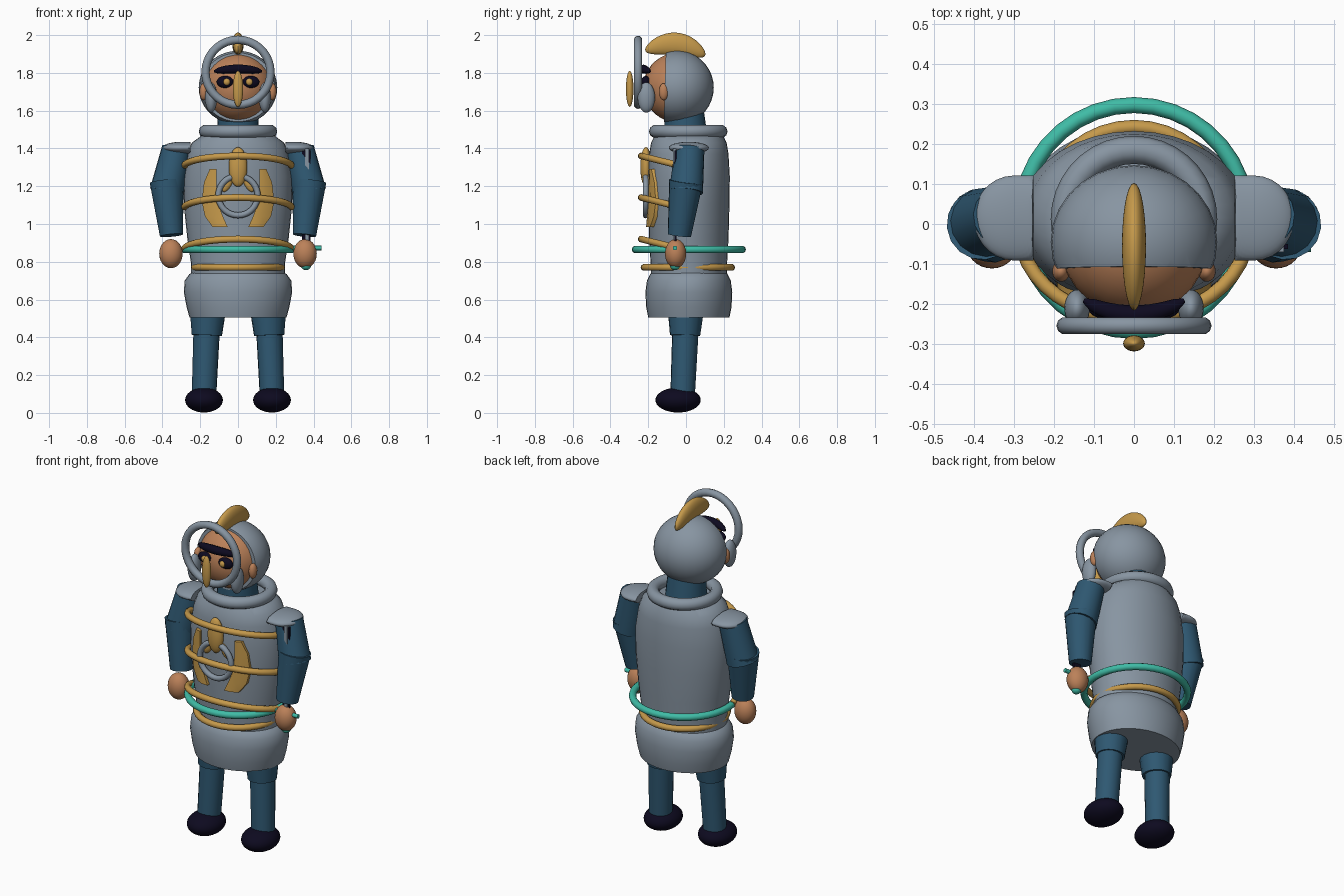
import bpy, bmesh, math
from mathutils import Vector, Matrix

if "Cube" in bpy.data.objects:
    bpy.data.objects.remove(bpy.data.objects["Cube"])


def material(name, rgb):
    m = bpy.data.materials.new(name)
    m.diffuse_color = (*rgb, 1)
    m.use_nodes = True
    m.node_tree.nodes["Principled BSDF"].inputs["Base Color"].default_value = m.diffuse_color
    return m


STEEL = material("steel grey", (0.245, 0.30, 0.36))
BLUE = material("cloth blue", (0.028, 0.098, 0.168))
GOLD = material("gold", (0.56, 0.32, 0.07))
SKIN = material("skin", (0.50, 0.22, 0.10))
TEAL = material("teal", (0.05, 0.50, 0.38))
DARK = material("dark navy", (0.004, 0.003, 0.014))


def finish(bm, name, mat, angle=40):
    bmesh.ops.recalc_face_normals(bm, faces=bm.faces[:])
    me = bpy.data.meshes.new(name)
    bm.to_mesh(me)
    bm.free()
    me.materials.append(mat)
    ob = bpy.data.objects.new(name, me)
    bpy.context.collection.objects.link(ob)
    bpy.ops.object.select_all(action='DESELECT')
    bpy.context.view_layer.objects.active = ob
    ob.select_set(True)
    bpy.ops.object.shade_smooth_by_angle(angle=math.radians(angle))
    return ob


def ball(name, c, r, mat, roll=0, pitch=0, shape=None, cut_y=None):
    """Ellipsoid, optionally reshaped or cut off in front of cut_y."""
    bm = bmesh.new()
    bmesh.ops.create_uvsphere(bm, u_segments=28, v_segments=18, radius=1)
    if shape:
        for v in bm.verts:
            v.co = shape(v.co)
    m = Matrix.Translation(c) @ Matrix.Rotation(roll, 4, 'Y') @ Matrix.Rotation(pitch, 4, 'X') @ Matrix.Diagonal((*r, 1))
    bm.transform(m)
    if cut_y is not None:
        bmesh.ops.bisect_plane(bm, geom=bm.verts[:] + bm.edges[:] + bm.faces[:],
                               plane_co=(0, cut_y, c[2]), plane_no=(0, -1, 0.03), clear_outer=True)
        bmesh.ops.holes_fill(bm, edges=[e for e in bm.edges if e.is_boundary])
    return finish(bm, name, mat)


def limb(name, a, b, r1, r2, mat, sides=16):
    """Tapered cylinder from a to b."""
    a, b = Vector(a), Vector(b)
    bm = bmesh.new()
    bmesh.ops.create_cone(bm, cap_ends=True, segments=sides, radius1=r1, radius2=r2, depth=(b - a).length)
    rot = Vector((0, 0, 1)).rotation_difference(b - a).to_matrix().to_4x4()
    bm.transform(Matrix.Translation((a + b) / 2) @ rot)
    return finish(bm, name, mat)


def tube(name, pts, r, mat, closed=False, radii=None, sides=10):
    """Round tube swept along points, made from short rings."""
    pts = [Vector(p) for p in pts]
    n = len(pts)
    bm = bmesh.new()
    normal = sum(((pts[i] - pts[0]).cross(pts[(i + 1) % n] - pts[0]) for i in range(n)), Vector()).normalized()
    rings = []
    for i, p in enumerate(pts):
        before = pts[i - 1] if closed or i else p
        after = pts[(i + 1) % n] if closed or i < n - 1 else p
        side = (after - before).normalized().cross(normal).normalized()
        k = r * (radii[i] if radii else 1)
        rings.append([bm.verts.new(p + k * (side * math.cos(t) + normal * math.sin(t)))
                      for t in (2 * math.pi * j / sides for j in range(sides))])
    for i in range(n if closed else n - 1):
        a, b = rings[i], rings[(i + 1) % n]
        for j in range(sides):
            k = (j + 1) % sides
            bm.faces.new((a[j], a[k], b[k], b[j]))
    if not closed:
        bm.faces.new(rings[0])
        bm.faces.new(rings[-1])
    return finish(bm, name, mat, 50)


def ring(name, c, rx, ry, r, mat, upright=False):
    pts = []
    for i in range(36):
        t = 2 * math.pi * i / 36
        u, v = rx * math.cos(t), ry * math.sin(t)
        pts.append((c[0] + u, c[1], c[2] + v) if upright else (c[0] + u, c[1] + v, c[2]))
    return tube(name, pts, r, mat, True)


def lathe(name, profile, mat, cy=0.015, n=36):
    """Elliptical turned body from (z, rx, ry) rows."""
    bm = bmesh.new()
    rows = [[bm.verts.new((rx * math.cos(2 * math.pi * i / n), cy + ry * math.sin(2 * math.pi * i / n), z))
             for i in range(n)] for z, rx, ry in profile]
    for a, b in zip(rows, rows[1:]):
        for i in range(n):
            j = (i + 1) % n
            bm.faces.new((a[i], a[j], b[j], b[i]))
    bm.faces.new(rows[0])
    bm.faces.new(rows[-1])
    return finish(bm, name, mat)


# Armoured body and skirt
lathe("breastplate", [(0.70, 0.25, 0.20), (0.80, 0.25, 0.203), (0.92, 0.268, 0.21), (1.10, 0.287, 0.215),
                      (1.25, 0.288, 0.217), (1.37, 0.268, 0.21), (1.43, 0.245, 0.20), (1.47, 0.19, 0.18)], STEEL)
lathe("skirt", [(0.505, 0.257, 0.215), (0.56, 0.272, 0.226), (0.64, 0.287, 0.23),
                (0.70, 0.282, 0.222), (0.735, 0.258, 0.205), (0.75, 0.23, 0.19)], STEEL)
ring("collar", (0, 0.012, 1.49), 0.173, 0.173, 0.035, STEEL)
limb("neck", (0, 0.0, 1.45), (0, -0.01, 1.59), 0.115, 0.105, BLUE, 24)

# Belt and gold bands
ring("belt", (0, 0.015, 0.865), 0.282, 0.282, 0.02, TEAL)
ring("hip_band", (0, 0.01, 0.77), 0.232, 0.232, 0.018, GOLD)
for i, z in enumerate((1.36, 1.14, 0.92)):
    arc = [math.radians(-85 + 170 * k / 20) for k in range(21)]
    tube("chest_band_%d" % (i + 1), [(0.285 * math.sin(t), -0.015 - 0.222 * math.cos(t), z - 0.055 * (1 - math.cos(t)))
                                     for t in arc], 0.018, GOLD)

# Chest emblem: side wings follow the body curve
ring("emblem_ring", (0, -0.213, 1.15), 0.104, 0.104, 0.016, STEEL, True)
ball("emblem_drop", (0, -0.212, 1.302), (0.049, 0.03, 0.105), GOLD)
for s, side in ((-1, "left"), (1, "right")):
    bm = bmesh.new()
    rows = []
    for z, x0, x1 in ((1.29, 0.115, 0.15), (1.22, 0.115, 0.18), (1.12, 0.11, 0.192), (1.04, 0.08, 0.175), (0.985, 0.055, 0.135)):
        def surf(x, off):
            return bm.verts.new((s * x, 0.015 - 0.216 * math.sqrt(1 - (x / 0.288) ** 2) - off, z))
        xm = (x0 + x1) / 2
        rows.append([surf(x0, 0.014), surf(xm, 0.02), surf(x1, 0.014), surf(x1, -0.03), surf(x0, -0.03)])
    for a, b in zip(rows, rows[1:]):
        for i in range(5):
            j = (i + 1) % 5
            bm.faces.new((a[i], a[j], b[j], b[i]))
    bm.faces.new(rows[0])
    bm.faces.new(rows[-1])
    finish(bm, "emblem_wing_" + side, GOLD)
    ball("emblem_leaf_" + side, (s * 0.055, -0.198, 1.215), (0.022, 0.016, 0.05), GOLD, roll=-s * 0.5)

# Head, helmet, crest and face ring
ball("head", (0, -0.042, 1.722), (0.187, 0.185, 0.185), SKIN)
ball("helmet", (0, -0.045, 1.722), (0.208, 0.192, 0.195), STEEL, cut_y=-0.112)
ball("crest", (0, -0.055, 1.932), (0.03, 0.16, 0.06), GOLD, pitch=-0.08,
     shape=lambda u: Vector((u.x, u.y, u.z + 0.35 - 0.7 * u.y * u.y)))
ring("face_ring", (0, -0.254, 1.803), 0.172, 0.172, 0.022, STEEL, True)
ball("nose_guard", (0, -0.298, 1.715), (0.027, 0.02, 0.095), GOLD)
tube("brow", [(0.125 * k / 6, -0.226 + 0.035 * (k / 6) ** 2, 1.82 - 0.012 * (k / 6) ** 2) for k in range(-6, 7)],
     0.024, DARK, radii=[0.25 + 0.75 * math.sqrt(1 - (k / 6) ** 2) for k in range(-6, 7)])


def pad_shape(u):
    """Round outside, straight toward the body."""
    r = math.hypot(u.y, u.z)
    return Vector((u.x * 0.5, u.y / r, u.z / r)) if u.x < 0 and r > 0.2 else Vector((max(u.x, -0.5), u.y, u.z))


for s, side in ((-1, "left_"), (1, "right_")):
    # Facial parts
    ball(side + "ear", (s * 0.182, -0.118, 1.70), (0.022, 0.026, 0.045), SKIN)
    ball(side + "cheek_guard", (s * 0.142, -0.21, 1.67), (0.032, 0.046, 0.08), STEEL)
    ball(side + "eye", (s * 0.068, -0.213, 1.752), (0.045, 0.024, 0.032), DARK)
    ball(side + "iris", (s * 0.06, -0.233, 1.752), (0.018, 0.013, 0.018), GOLD)
    # Arm with shoulder pad
    ball(side + "shoulder_pad", (s * 0.30, 0.015, 1.403), (s * 0.10, 0.106, 0.032), STEEL, shape=pad_shape)
    limb(side + "upper_arm", (s * 0.325, 0.02, 1.40), (s * 0.378, 0.0, 1.17), 0.078, 0.09, BLUE)
    limb(side + "forearm", (s * 0.378, 0.0, 1.225), (s * 0.352, -0.035, 0.94), 0.09, 0.062, BLUE)
    ball(side + "hand", (s * 0.355, -0.055, 0.843), (0.062, 0.056, 0.077), SKIN)
    # Leg and boot
    limb(side + "thigh", (s * 0.158, 0.0, 0.58), (s * 0.165, -0.005, 0.41), 0.10, 0.08, BLUE)
    limb(side + "shin", (s * 0.166, -0.003, 0.44), (s * 0.18, -0.018, 0.09), 0.07, 0.065, BLUE)
    ball(side + "boot", (s * 0.18, -0.042, 0.068), (0.10, 0.12, 0.066), DARK)


def box(name, c, size, mat):
    bm = bmesh.new()
    bmesh.ops.create_cube(bm, size=1)
    bm.transform(Matrix.Translation(c) @ Matrix.Diagonal((*size, 1)))
    return finish(bm, name, mat)


# Sword held upright through the right hand
box("blade", (0.365, -0.062, 1.14), (0.02, 0.016, 0.52), STEEL)
box("blade_back", (0.362, -0.056, 1.14), (0.046, 0.012, 0.50), DARK)
limb("crossguard", (0.28, -0.058, 0.873), (0.442, -0.058, 0.873), 0.012, 0.012, TEAL, 12)
ball("pommel", (0.36, -0.058, 0.778), (0.026, 0.026, 0.022), TEAL)
